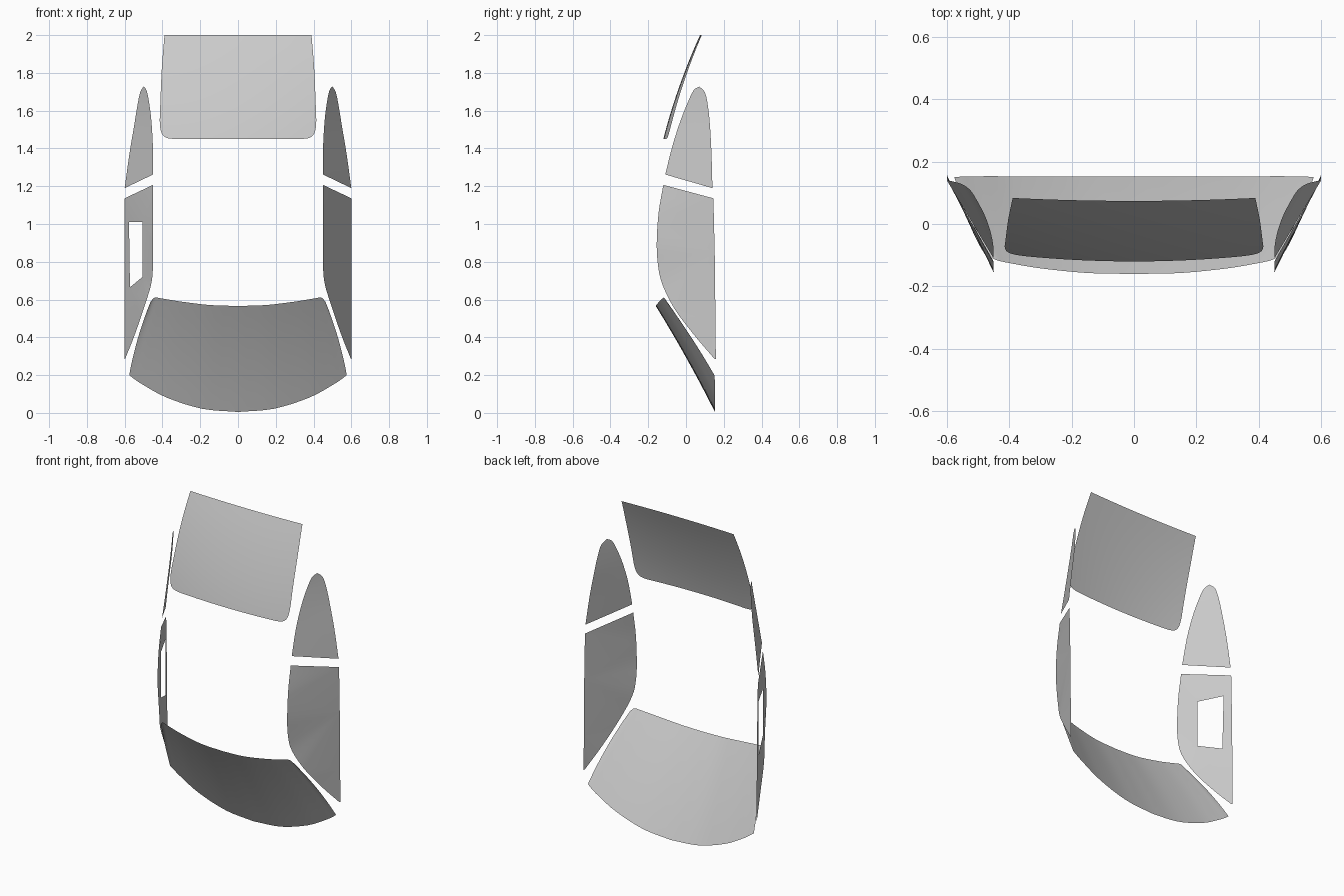
import bpy, bmesh
from mathutils import Vector

if "Cube" in bpy.data.objects:
    bpy.data.objects.remove(bpy.data.objects["Cube"])


def smooth_path(pts, n=4):
    """Catmull-Rom samples through a few control points."""
    p = [Vector(q) for q in pts]
    p = [2 * p[0] - p[1]] + p + [2 * p[-1] - p[-2]]
    out = []
    for i in range(1, len(p) - 2):
        a, b, c, d = p[i - 1:i + 3]
        for k in range(n):
            t = k / n
            out.append(0.5 * (2 * b + (c - a) * t + (2 * a - 5 * b + 4 * c - d) * t * t
                              + (3 * b - a - 3 * c + d) * t ** 3))
    return out + [p[-2]]


def finish(name, bm, outward):
    """Weld, face the pane outward and shade it smooth."""
    bmesh.ops.remove_doubles(bm, verts=bm.verts, dist=1e-5)
    bmesh.ops.recalc_face_normals(bm, faces=bm.faces)
    total = sum((f.normal * f.calc_area() for f in bm.faces), Vector())
    if total.dot(Vector(outward)) < 0:
        bmesh.ops.reverse_faces(bm, faces=bm.faces)
    for f in bm.faces:
        f.smooth = True
    me = bpy.data.meshes.new(name)
    bm.to_mesh(me)
    bm.free()
    ob = bpy.data.objects.new(name, me)
    bpy.context.collection.objects.link(ob)


def loft(name, rows, outward):
    """Skin a grid of points given as equal-length rows."""
    bm = bmesh.new()
    grid = [[bm.verts.new(p) for p in r] for r in rows]
    for a, b in zip(grid, grid[1:]):
        for i in range(len(a) - 1):
            bm.faces.new((a[i], a[i + 1], b[i + 1], b[i]))
    finish(name, bm, outward)


def fill(name, loops, outward):
    """Fill an outline, leaving any inner loop open."""
    bm = bmesh.new()
    edges = []
    for loop in loops:
        vs = [bm.verts.new(p) for p in loop]
        edges += [bm.edges.new((vs[i - 1], vs[i])) for i in range(len(vs))]
    bmesh.ops.triangle_fill(bm, edges=edges, use_beauty=True, normal=(1, 0, 0))
    finish(name, bm, outward)


def mirrored(half):
    return [Vector((-p.x, p.y, p.z)) for p in reversed(half[1:])] + half


# Windscreen: curved top edge blended to the bowed bottom edge
top = mirrored(smooth_path([(0, -.16, .566), (.15, -.157, .571), (.3, -.142, .589),
                            (.4, -.125, .605), (.44, -.116, .61), (.462, -.105, .59)]))
bottom = mirrored(smooth_path([(0, .153, .005), (.19, .153, .022), (.375, .153, .08),
                               (.5, .153, .147), (.55, .152, .18), (.576, .15, .2)]))
rows = []
for k in range(9):
    v = k / 8
    bow = 4 * v * (1 - v)
    rows.append([a.lerp(b, v) + Vector((.01 * bow * a.x / .46, .006 * bow, .004 * bow))
                 for a, b in zip(top, bottom)])
loft("windscreen", rows, (0, -1, -.5))

# Rear window: outline half-width by height, bowed across and along
rows = []
for p in smooth_path([(.34, 0, 1.45), (.38, 0, 1.457), (.404, 0, 1.48), (.414, 0, 1.53),
                      (.412, 0, 1.62), (.403, 0, 1.83), (.389, 0, 2.0)], 3):
    t = (p.z - 1.45) / .55
    row = []
    for i in range(21):
        x = p.x * (i / 10 - 1)
        y = -.12 + .194 * t - .055 * t * (1 - t) + (.022 - .012 * t) * (x / .4) ** 2
        row.append(Vector((x, y, p.z)))
    rows.append(row)
loft("rear_window", rows, (0, -1, .4))

# Side windows
front_rail = smooth_path([(.45, -.11, 1.262), (.451, -.07, 1.42), (.459, -.028, 1.55),
                          (.471, .01, 1.645), (.484, .04, 1.707), (.5, .07, 1.728)])
back_rail = smooth_path([(.6, .14, 1.19), (.575, .135, 1.37), (.55, .127, 1.52),
                         (.533, .116, 1.625), (.518, .1, 1.697), (.5, .07, 1.728)])
lower_curve = smooth_path([(.45, -.12, 1.207), (.45, -.145, 1.06), (.45, -.155, .9),
                           (.45, -.148, .78), (.46, -.125, .68), (.5, -.06, .55),
                           (.548, .045, .41), (.597, .15, .287)])
lower_edge = lower_curve + [Vector(p) for p in ((.6, .158, .285), (.6, .156, .5),
                                               (.6, .152, .85), (.6, .145, 1.136))]
opening = [Vector(p) for p in ((.505, -.04, 1.01), (.505, -.04, .72),
                               (.572, .1, .665), (.577, .105, 1.01))]

for side, s in (("right", 1), ("left", -1)):
    def flip(pts):
        return [Vector((s * p.x, p.y, p.z)) for p in pts]
    rows = [[a.lerp(b, k / 4) for k in range(5)]
            for a, b in zip(flip(front_rail), flip(back_rail))]
    loft(side + "_rear_door_window", rows, (s, 0, 0))
    loops = [flip(lower_edge)]
    if s < 0:  # only the left pane has the opening
        loops.append(flip(opening))
    fill(side + "_front_door_window", loops, (s, 0, 0))
